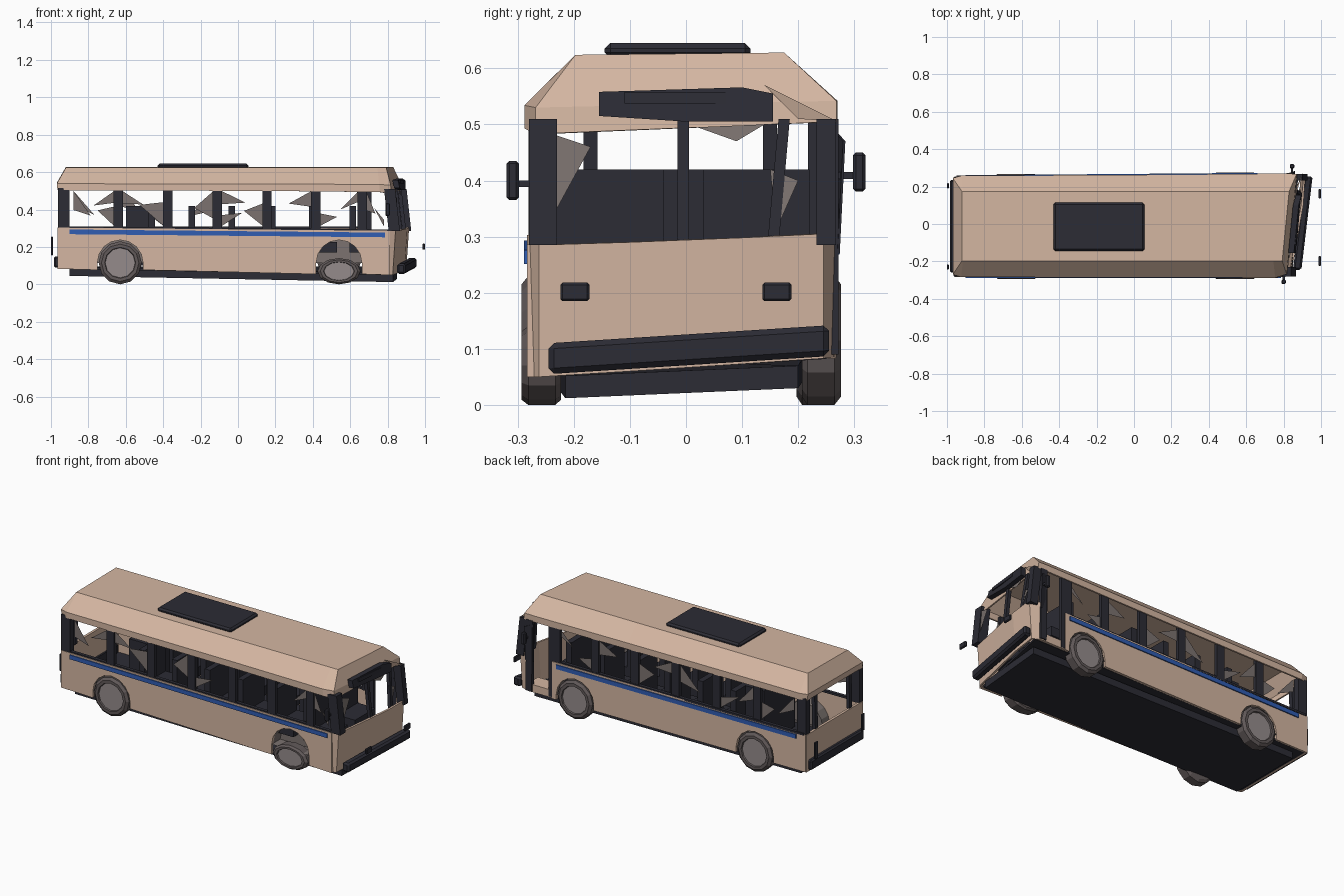
import bpy, bmesh, math, random
from mathutils import Vector as V

if "Cube" in bpy.data.objects:
    bpy.data.objects.remove(bpy.data.objects["Cube"])
random.seed(4)

def material(name, c):
    m = bpy.data.materials.new(name)
    m.diffuse_color = (*c, 1)
    m.use_nodes = True
    m.node_tree.nodes["Principled BSDF"].inputs["Base Color"].default_value = m.diffuse_color
    return m

PAINT = material("tan_paint", (0.66, 0.47, 0.36))
DARK = material("dark_trim", (0.025, 0.025, 0.035))
BLUE = material("blue_stripe", (0.03, 0.11, 0.45))
RUBBER = material("dusty_rubber", (0.12, 0.1, 0.1))
HUB = material("hub_metal", (0.3, 0.26, 0.26))
GLASS = material("dirty_glass", (0.2, 0.17, 0.16))

def mesh(name, verts, faces, mat, bevel=0, solid=0):
    me = bpy.data.meshes.new(name)
    me.from_pydata([tuple(v) for v in verts], [], faces)
    bm = bmesh.new()
    bm.from_mesh(me)
    bmesh.ops.recalc_face_normals(bm, faces=bm.faces)
    bm.to_mesh(me)
    bm.free()
    me.materials.append(mat)
    ob = bpy.data.objects.new(name, me)
    bpy.context.collection.objects.link(ob)
    if solid:
        ob.modifiers.new("shell", 'SOLIDIFY').thickness = solid
    if bevel:
        b = ob.modifiers.new("bevel", 'BEVEL')
        b.width, b.segments = bevel, 1
    return ob

def prism(name, pts, off, mat, bevel=0, open_face=False):
    # outline swept along an offset vector
    n = len(pts)
    verts = [V(p) for p in pts] + [V(p) + V(off) for p in pts]
    faces = [(i, (i + 1) % n, n + (i + 1) % n, n + i) for i in range(n)]
    faces.append(tuple(range(n, 2 * n)))
    if not open_face:
        faces.append(tuple(range(n)))
    return mesh(name, verts, faces, mat, bevel)

def box(name, x, y, z, mat, bevel=0):
    return prism(name, [(x[0], y[0], z[0]), (x[1], y[0], z[0]), (x[1], y[1], z[0]), (x[0], y[1], z[0])],
                 (0, 0, z[1] - z[0]), mat, bevel)

def bar(name, a, b, w, d, mat):
    # upright bar: a bottom, b top, w along x, d along y
    c = [(-w, -d), (w, -d), (w, d), (-w, d)]
    return prism(name, [(a[0] + p / 2, a[1] + q / 2, a[2]) for p, q in c], V(b) - V(a), mat)

def side_y(s, x):
    return -0.283 if s < 0 else 0.262 + 0.008 * x

def sag(x):
    return 0.017 * (x + 0.96) / 1.8

WHEELS_X = (-0.63, 0.54)

# lower side panels with wheel arches
def arch(cx, steps=8):
    return [(cx - 0.122 * math.cos(math.pi * i / steps), 0.115 + 0.122 * math.sin(math.pi * i / steps))
            for i in range(steps + 1)]

for s, xe in ((-1, 0.81), (1, 0.69)):
    drop = 2 if s < 0 else 0
    low = lambda x: 0.083 - drop * sag(x)
    pts = [(-0.96, low(-0.96))]
    for cx in WHEELS_X:
        pts += [(cx - 0.122, low(cx))] + arch(cx) + [(cx + 0.122, low(cx))]
    pts += [(xe, low(xe)), (xe, 0.303 - sag(xe) * (s < 0)), (-0.96, 0.303)]
    prism("side_panel", [(x, side_y(s, x), z) for x, z in pts], (0, -s * 0.015, 0), PAINT)
    for cx in WHEELS_X:
        prism("wheel_well", [(x, side_y(s, x), z) for x, z in arch(cx)], (0, -s * 0.08, 0), GLASS, open_face=True)
    # stripe
    x0, x1 = -0.9, 0.785 if s < 0 else 0.66
    zs = [(x0, 0.268), (x1, 0.268 - sag(x1) * (s < 0)), (x1, 0.293 - sag(x1) * (s < 0)), (x0, 0.293)]
    prism("stripe", [(x, side_y(s, x), z) for x, z in zs], (0, s * 0.006, 0), BLUE)
    # window sill
    prism("window_sill", [(-0.95, side_y(s, 0) - s * 0.004, 0.298), (xe, side_y(s, xe) - s * 0.004, 0.298 - sag(xe) * (s < 0)),
          (xe, side_y(s, xe) - s * 0.004, 0.31 - sag(xe) * (s < 0)), (-0.95, side_y(s, 0) - s * 0.004, 0.31)], (0, -s * 0.02, 0), DARK)

# front lower shell, skewed by the crash
plan = [(0.80, -0.283, 0.05, 0.285), (0.842, -0.262, 0.05, 0.285), (0.87, -0.1, 0.06, 0.29),
        (0.905, 0.1, 0.073, 0.298), (0.915, 0.245, 0.083, 0.305), (0.85, 0.268, 0.085, 0.305)]
verts = [(x - 0.015, y, b) for x, y, b, t in plan] + [(x, y, t) for x, y, b, t in plan]
n = len(plan)
mesh("front_panel", verts, [(i, i + 1, n + i + 1, n + i) for i in range(n - 1)], PAINT, solid=0.012)
# rear lower panel
box("rear_panel", (-0.965, -0.95), (-0.278, 0.252), (0.083, 0.303), PAINT)
box("rear_bumper", (-0.985, -0.945), (-0.26, 0.235), (0.09, 0.15), DARK, 0.008)
# front bumper
prism("front_bumper", [(0.85, -0.245, 0.055), (0.895, -0.245, 0.055), (0.895, -0.245, 0.11), (0.85, -0.245, 0.11)],
      (0.06, 0.5, 0.032), DARK, 0.01)

# chassis and floor
prism("chassis", [(-0.9, -0.24, 0.045), (0.83, -0.215, 0.012), (0.85, 0.2, 0.03), (-0.9, 0.21, 0.045)], (0, 0, 0.04), DARK)
prism("floor", [(-0.95, -0.265, 0.082), (0.8, -0.265, 0.05), (0.88, 0.25, 0.082), (-0.95, 0.245, 0.083)], (0, 0, 0.012), DARK)
box("door_step", (0.69, 0.85), (0.17, 0.264), (0.085, 0.13), PAINT)

# roof shell: lofted chamfered section, front end twisted
def ring(xb, xt, slant, yl, yr, dz=0):
    prof = [(yl, 0.503 + dz, xb), (yl, 0.538 + dz * 0.4, xb - 0.004), (-0.197, 0.624, xt),
            (0.175, 0.628, xt), (yr, 0.542, xb - 0.004), (yr, 0.505, xb)]
    return [(x + slant * (y + 0.27), y, z) for y, z, x in prof]

rings = [ring(-0.965, -0.92, 0, -0.27, 0.245), ring(-0.92, -0.915, 0, -0.284, 0.258),
         ring(0.2, 0.2, 0, -0.286, 0.264, -0.004), ring(0.76, 0.74, 0.07, -0.288, 0.27, -0.01),
         ring(0.82, 0.785, 0.1, -0.268, 0.268, -0.02)]
verts = [p for r in rings for p in r]
faces = [(6 * k + i, 6 * k + i + 1, 6 * k + i + 7, 6 * k + i + 6) for k in range(4) for i in range(5)]
faces += [(0, 1, 4, 5), (1, 2, 3, 4), (24, 25, 28, 29), (25, 26, 27, 28)]
mesh("roof", verts, faces, PAINT, solid=0.01)
box("roof_unit", (-0.43, 0.055), (-0.145, 0.115), (0.618, 0.645), DARK, 0.01)
# torn roof flap at the front corner
mesh("roof_flap", [(0.86, 0.14, 0.57), (0.9, 0.27, 0.505), (0.87, 0.2, 0.51)], [(0, 1, 2)], PAINT)

# destination sign
prism("sign_box", [(0.835, -0.155, 0.515), (0.845, 0.0, 0.505), (0.865, 0.155, 0.505),
                   (0.865, 0.155, 0.555), (0.85, 0.1, 0.566), (0.825, -0.155, 0.558)], (0.03, 0, 0), DARK)
prism("sign_face", [(0.864, -0.11, 0.537), (0.88, 0.07, 0.537), (0.88, 0.07, 0.558), (0.86, -0.11, 0.558)], (0.006, 0, 0), DARK)

# window pillars and broken glass on both sides
pillars = [-0.9, -0.64, -0.375, -0.11, 0.155, 0.415, 0.665]
for s in (-1, 1):
    for x in pillars[1:]:
        y = side_y(s, x) - s * 0.014
        bar("window_pillar", (x, y, 0.295 - sag(x) * (s < 0)), (x, y, 0.515), 0.05, 0.02, DARK)
    y = side_y(s, -0.9) - s * 0.02
    bar("rear_corner_post", (-0.932, y, 0.3), (-0.932, y, 0.515), 0.06, 0.035, DARK)
    for a, b in zip(pillars, pillars[1:] + [0.8]):
        if s > 0 and a > 0.6:
            continue
        a, b = a + 0.02, b - 0.02
        y = side_y(s, a) - s * 0.014
        for edge, to in ((a, b), (b, a)):
            if random.random() < 0.7:
                tip = edge + (to - edge) * random.uniform(0.4, 0.6)
                zt = random.choice((0.31, 0.5))
                mesh("glass_shard", [(edge, y, zt), (edge, y, 0.4 + random.uniform(-0.06, 0.06)),
                     (tip, y, random.uniform(0.36, 0.44))], [(0, 1, 2)], GLASS)

# windscreen posts and shards
for y, w, d in ((-0.255, 0.06, 0.05), (-0.005, 0.02, 0.02), (0.155, 0.02, 0.02), (0.25, 0.05, 0.035)):
    x = 0.835 + 0.13 * (y + 0.26)
    bar("windscreen_post", (x, y, 0.285), (x - 0.025, y + (0.02 if y == 0.155 else 0), 0.51), w, d, DARK)
bar("door_post", (0.7, 0.255, 0.09), (0.7, 0.255, 0.51), 0.03, 0.02, DARK)
bar("door_post", (0.84, 0.262, 0.09), (0.835, 0.262, 0.51), 0.04, 0.02, DARK)
prism("bent_door_leaf", [(0.81, 0.262, 0.27), (0.86, 0.27, 0.27), (0.86, 0.28, 0.47), (0.81, 0.262, 0.49)], (0, 0.004, 0), DARK)
for t in ([(0.84, -0.23, 0.48), (0.85, -0.17, 0.46), (0.85, -0.23, 0.35)],
          [(0.86, 0.02, 0.495), (0.87, 0.14, 0.5), (0.87, 0.09, 0.47)],
          [(0.88, 0.15, 0.42), (0.885, 0.2, 0.4), (0.895, 0.16, 0.31)]):
    mesh("windscreen_shard", t, [(0, 1, 2)], GLASS)
# rear window frame
for y in (-0.17, 0.15):
    bar("rear_window_post", (-0.95, y, 0.3), (-0.945, y, 0.51), 0.02, 0.025, DARK)

# seats
for i in range(6):
    x = -0.45 + i * 0.215
    for y in ((-0.24, -0.04), (0.03, 0.22)):
        box("seat_base", (x, x + 0.12), y, (0.17, 0.225), DARK)
        box("seat_back", (x - 0.03, x + 0.005), y, (0.17, 0.42), DARK)
box("rear_bench", (-0.6, -0.47), (-0.16, 0.13), (0.1, 0.42), DARK)

# wheels: 12-sided tyre with recessed hub, one flattened
def wheel(cx, s, squash):
    y = side_y(s, cx) + s * 0.01
    prof = [(0.1, -0.07), (0.115, -0.06), (0.115, -0.012), (0.1, 0), (0.083, 0), (0.08, -0.008)]
    verts = [(cx + r * math.sin(k * math.pi / 6), y + s * d, 0.115 * squash + r * squash * math.cos(k * math.pi / 6))
             for r, d in prof for k in range(12)]
    faces = [(12 * j + k, 12 * j + (k + 1) % 12, 12 * (j + 1) + (k + 1) % 12, 12 * (j + 1) + k)
             for j in range(5) for k in range(12)]
    mesh("tyre", verts, faces + [tuple(range(12))], RUBBER)
    hub = [(cx + 0.08 * math.sin(k * math.pi / 6), y - s * 0.008, 0.115 * squash + 0.08 * squash * math.cos(k * math.pi / 6))
           for k in range(12)]
    prism("hub", hub, (0, -s * 0.02, 0), HUB)

for cx in WHEELS_X:
    for s in (-1, 1):
        wheel(cx, s, 0.61 if s < 0 and cx > 0 else 1)

# mirrors, headlights and tail lights
for s, x, z in ((-1, 0.8, 0.4), (1, 0.845, 0.415)):
    ys = sorted((s * 0.298, s * 0.32))
    box("mirror", (x - 0.012, x + 0.012), ys, (z - 0.035, z + 0.035), DARK, 0.005)
    box("mirror_arm", (x - 0.006, x + 0.006), sorted((s * 0.25, s * 0.3)), (z - 0.012, z), DARK)
for y in (-0.198, 0.162):
    box("headlight", (0.986, 1.0), (y - 0.026, y + 0.026), (0.185, 0.218), DARK, 0.004)
for y in (-0.23, 0.205):
    box("tail_light", (-1.0, -0.99), (y - 0.014, y + 0.014), (0.155, 0.255), DARK, 0.003)
